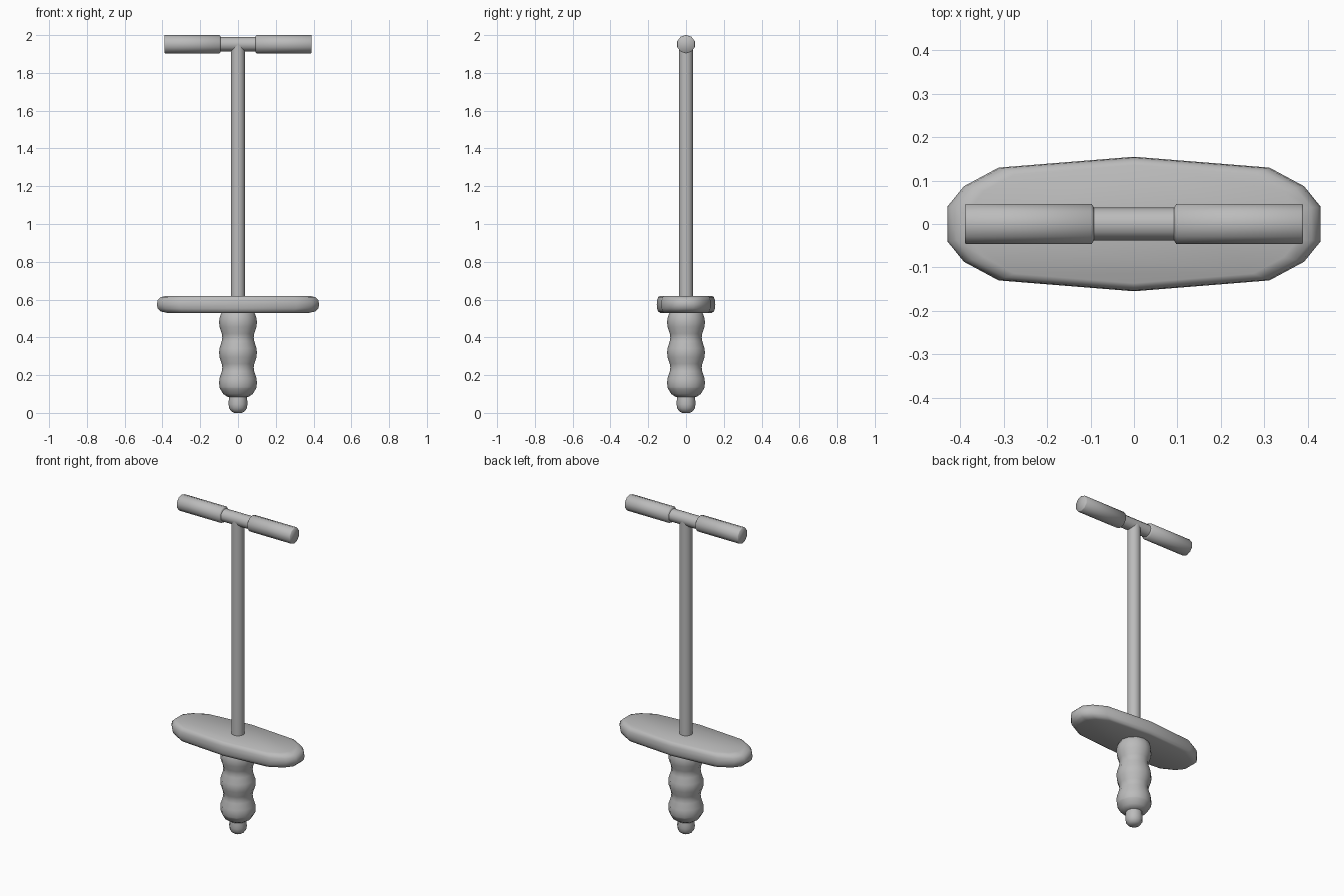
import bpy, math
from mathutils import Matrix

if "Cube" in bpy.data.objects:
    bpy.data.objects.remove(bpy.data.objects["Cube"])

grey = bpy.data.materials.new("plain grey")
grey.use_nodes = True
grey.diffuse_color = (0.5, 0.5, 0.5, 1)
grey.node_tree.nodes["Principled BSDF"].inputs["Base Color"].default_value = (0.5, 0.5, 0.5, 1)


def skin_rings(name, rings, matrix=Matrix(), angle=50):
    """Join rings of equal point count with quads and cap both ends."""
    n = len(rings[0])
    verts = [p for ring in rings for p in ring]
    faces = [(k * n + i, k * n + (i + 1) % n, (k + 1) * n + (i + 1) % n, (k + 1) * n + i)
             for k in range(len(rings) - 1) for i in range(n)]
    last = (len(rings) - 1) * n
    faces += [tuple(reversed(range(n))), tuple(range(last, last + n))]
    mesh = bpy.data.meshes.new(name)
    mesh.from_pydata(verts, [], faces)
    mesh.transform(matrix)
    mesh.materials.append(grey)
    obj = bpy.data.objects.new(name, mesh)
    bpy.context.collection.objects.link(obj)
    bpy.ops.object.select_all(action="DESELECT")
    obj.select_set(True)
    bpy.context.view_layer.objects.active = obj
    bpy.ops.object.shade_smooth_by_angle(angle=math.radians(angle))
    return obj


def lathe(name, profile, sides=10, matrix=Matrix(), angle=50):
    """Revolve (radius, height) pairs around z."""
    turns = [2 * math.pi * i / sides for i in range(sides)]
    rings = [[(r * math.cos(a), r * math.sin(a), z) for a in turns] for r, z in profile]
    return skin_rings(name, rings, matrix, angle)


# Upright pole
lathe("pole", [(0.038, 0.56), (0.038, 1.95)], 12)

# Crossbar and the two grips
bar_height = 1.952
along_x = Matrix.Translation((0, 0, bar_height)) @ Matrix.Rotation(math.pi / 2, 4, "Y")
lathe("crossbar", [(0.038, -0.12), (0.038, 0.12)], 12, along_x)
grip = [(0.040, 0.092), (0.049, 0.098), (0.049, 0.386), (0.046, 0.39)]
for side, turn in (("left", 0), ("right", math.pi)):
    lathe(side + "_grip", grip, 10, Matrix.Rotation(turn, 4, "Z") @ along_x, 60)

# Foot platform: a long rounded outline, drawn in at the top and bottom rims
quarter = [(0.43, 0.04), (0.392, 0.087), (0.312, 0.13)]
half = quarter + [(0, 0.155)] + [(-x, y) for x, y in reversed(quarter)]
outline = half + [(-x, -y) for x, y in half]
rims = [(0.88, 0.53), (0.95, 0.537), (0.988, 0.553), (1, 0.575),
        (0.988, 0.597), (0.95, 0.613), (0.88, 0.62)]
skin_rings("foot_platform", [[(x * s, y * s, z) for x, y in outline] for s, z in rims], angle=60)

# Ribbed spring cover
bellows = [(0.055, 0.085), (0.078, 0.1), (0.096, 0.13)]
for middle in (0.16, 0.32, 0.48):
    bellows += [(0.098, middle - 0.025), (0.1, middle), (0.098, middle + 0.022)]
    if middle < 0.4:
        bellows += [(0.086, middle + 0.06), (0.083, middle + 0.08), (0.086, middle + 0.1)]
bellows += [(0.092, 0.52), (0.082, 0.54)]
lathe("spring_cover", bellows, 12, angle=70)

# Rubber foot
lathe("foot_tip", [(0.02, 0.0), (0.036, 0.009), (0.047, 0.025), (0.05, 0.045),
                   (0.049, 0.065), (0.046, 0.095)], 12, angle=70)
